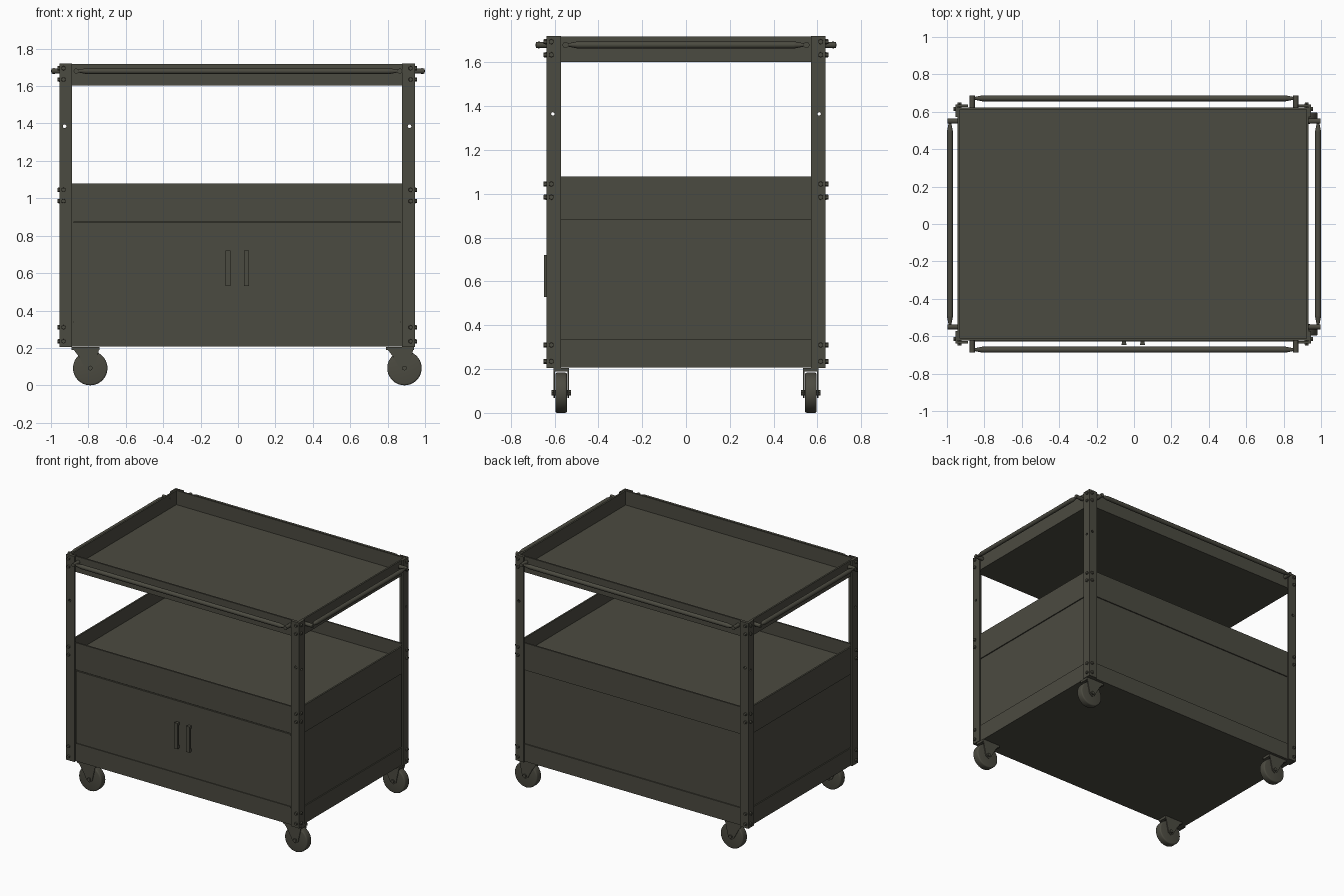
import bpy, bmesh, math
from mathutils import Matrix, Vector

cube = bpy.data.objects.get("Cube")
if cube:
    bpy.data.objects.remove(cube, do_unlink=True)

paint = bpy.data.materials.new("dark_olive_metal")
paint.use_nodes = True
COLOR = (0.071, 0.069, 0.052, 1)
paint.diffuse_color = COLOR
paint.node_tree.nodes["Principled BSDF"].inputs["Base Color"].default_value = COLOR

CX = -0.005            # body centre
HX, HY = 0.95, 0.638   # half size over the posts
WX, WY = 0.938, 0.624  # half size of the sheet walls
LEG = 0.067            # post flange width
BASE, TOP = 0.205, 1.72
SIGNS = [(sx, sy) for sx in (-1, 1) for sy in (-1, 1)]


def finish(bm, name, smooth=False):
    bmesh.ops.recalc_face_normals(bm, faces=bm.faces)
    mesh = bpy.data.meshes.new(name)
    bm.to_mesh(mesh)
    bm.free()
    mesh.materials.append(paint)
    ob = bpy.data.objects.new(name, mesh)
    bpy.context.collection.objects.link(ob)
    if smooth:
        bpy.ops.object.select_all(action='DESELECT')
        ob.select_set(True)
        bpy.context.view_layer.objects.active = ob
        bpy.ops.object.shade_smooth_by_angle(angle=math.radians(35))
    return ob


def add_box(bm, x0, x1, y0, y1, z0, z1):
    size = Matrix.Diagonal((x1 - x0, y1 - y0, z1 - z0, 1))
    mid = Matrix.Translation(((x0 + x1) / 2, (y0 + y1) / 2, (z0 + z1) / 2))
    bmesh.ops.create_cube(bm, size=1, matrix=mid @ size)


def add_rod(bm, a, b, r, r2=None, sides=12):
    a, b = Vector(a), Vector(b)
    turn = (b - a).to_track_quat('Z', 'Y').to_matrix().to_4x4()
    bmesh.ops.create_cone(bm, cap_ends=True, segments=sides, radius1=r,
                          radius2=r if r2 is None else r2, depth=(b - a).length,
                          matrix=Matrix.Translation((a + b) / 2) @ turn)


def add_prism(bm, points, offset):
    face = bm.faces.new([bm.verts.new(p) for p in points])
    ext = bmesh.ops.extrude_face_region(bm, geom=[face], use_keep_orig=True)
    verts = [v for v in ext["geom"] if isinstance(v, bmesh.types.BMVert)]
    bmesh.ops.translate(bm, verts=verts, vec=offset)


def walls(bm, hx, hy, z0, z1, t=0.012):
    for s in (-1, 1):
        x, y = sorted((s * hx, s * (hx - t))), sorted((s * hy, s * (hy - t)))
        add_box(bm, CX + x[0], CX + x[1], -hy, hy, z0, z1)
        add_box(bm, CX - hx, CX + hx, y[0], y[1], z0, z1)


# Trays: thin floor with an upright rim
def tray(name, floor, rim0, rim1):
    bm = bmesh.new()
    add_box(bm, CX - WX, CX + WX, -WY, WY, floor, floor + 0.012)
    walls(bm, WX, WY, rim0, rim1)
    finish(bm, name)


tray("top_tray", 1.602, 1.602, TOP - 0.002)
tray("middle_tray", 0.965, 0.88, 1.08)
tray("bottom_tray", BASE + 0.002, BASE + 0.002, 0.335)

# Recessed cabinet panels
bm = bmesh.new()
walls(bm, WX - 0.008, WY - 0.008, 0.33, 0.885)
finish(bm, "cabinet_panels")

# Pair of front doors and their edge strips
bm = bmesh.new()
for x0, x1 in ((-0.88, -0.001), (0.001, 0.87)):
    add_box(bm, x0, x1, -WY, -WY + 0.012, 0.342, 0.866)
finish(bm, "cabinet_doors")

bm = bmesh.new()
for z in (0.337, 0.871):
    add_box(bm, -0.88, 0.87, -WY - 0.004, -WY + 0.01, z - 0.004, z + 0.004)
finish(bm, "door_edge_strips")

# Door handles
bm = bmesh.new()
for x in (-0.053, 0.045):
    add_box(bm, x - 0.014, x + 0.014, -0.648, -0.638, 0.53, 0.72)
    for z in (0.54, 0.71):
        add_box(bm, x - 0.011, x + 0.011, -0.64, -0.62, z - 0.01, z + 0.01)
finish(bm, "door_handles")

# Corner posts of angle section
bm = bmesh.new()
t = 0.012
for sx, sy in SIGNS:
    section = [(0, 0), (LEG, 0), (LEG, t), (t, t), (t, LEG), (0, LEG)]
    add_prism(bm, [(CX + sx * (HX - u), sy * (HY - v), BASE) for u, v in section],
              (0, 0, TOP - BASE))
posts = finish(bm, "corner_posts")

# Holes through the posts
bm = bmesh.new()
for sx, sy in SIGNS:
    add_rod(bm, (CX + sx * 0.922, sy * 0.6, 1.385), (CX + sx * 0.922, sy * 0.7, 1.385), 0.01)
    add_rod(bm, (CX + sx * 0.9, sy * 0.608, 1.365), (CX + sx * 1.0, sy * 0.608, 1.365), 0.008)
cutter = finish(bm, "post_hole_cutter")
cutter.hide_render = True
cutter.hide_set(True)
cut = posts.modifiers.new("holes", 'BOOLEAN')
cut.operation = 'DIFFERENCE'
cut.solver = 'EXACT'
cut.object = cutter

# Bolts on both faces of every post
bm = bmesh.new()
for sx, sy in SIGNS:
    for z in (1.695, 1.635, 1.045, 0.985, 0.31, 0.235):
        x, y = CX + sx * 0.928, sy * 0.615
        add_rod(bm, (x, sy * 0.62, z), (x, sy * 0.65, z), 0.014, 0.011, 6)
        add_rod(bm, (CX + sx * 0.93, y, z), (CX + sx * 0.961, y, z), 0.014, 0.011, 6)
finish(bm, "post_bolts")

# Push rails around the top tray with pointed ends and stand-offs
bm = bmesh.new()
ZR, R, TIP = 1.68, 0.016, 0.05
for s in (-1, 1):
    for half, place in ((0.86, lambda u, d: (u, s * (0.672 + d), ZR)),
                        (0.545, lambda u, d: (s * (0.984 + d), u, ZR))):
        add_rod(bm, place(TIP - half, 0), place(half - TIP, 0), R)
        for e in (-1, 1):
            add_rod(bm, place(e * (half - TIP), 0), place(e * half, 0), R, 0.006)
            add_rod(bm, place(e * (half + 0.005), -0.055), place(e * (half + 0.005), 0.014), 0.014)
finish(bm, "push_rails", True)

# Swivel casters, all trailing the same way
WHEEL_Z, WHEEL_R = 0.092, 0.092
FORK = [(-0.1, 0.113), (0.05, 0.113), (0.022, -0.01), (0, -0.025),
        (-0.022, -0.01), (-0.06, 0.06)]
for x, side in ((-0.79, "right"), (0.89, "left")):
    for y, end in ((-0.57, "front"), (0.57, "back")):
        bm = bmesh.new()
        add_rod(bm, (x, y - 0.027, WHEEL_Z), (x, y + 0.027, WHEEL_Z), WHEEL_R, sides=40)
        rims = [e for e in bm.edges if abs(e.verts[0].co.y - e.verts[1].co.y) < 0.001]
        bmesh.ops.bevel(bm, geom=rims, offset=0.009, segments=3, affect='EDGES', profile=0.5)
        finish(bm, f"{end}_{side}_wheel", True)

        bm = bmesh.new()
        for s in (-1, 1):
            add_prism(bm, [(x + u, y + s * 0.029, WHEEL_Z + v) for u, v in FORK],
                      (0, s * 0.006, 0))
        add_box(bm, x - 0.1, x + 0.05, y - 0.035, y + 0.035, 0.188, 0.206)
        add_rod(bm, (x, y - 0.045, WHEEL_Z), (x, y + 0.045, WHEEL_Z), 0.013, sides=8)
        finish(bm, f"{end}_{side}_caster_fork")
